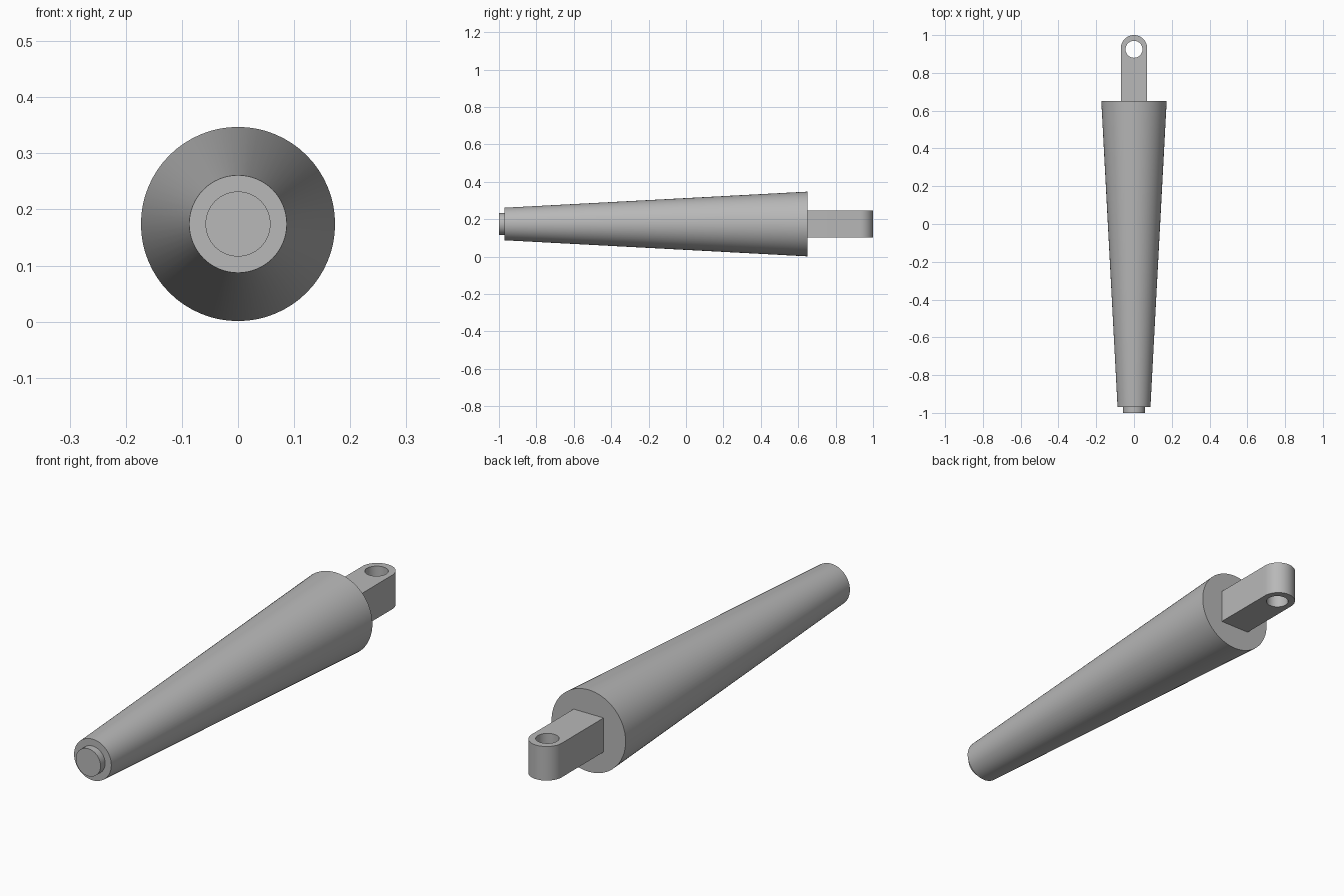
import bpy
import bmesh
import math
from mathutils import Matrix, Vector

cube = bpy.data.objects.get("Cube")
if cube:
    bpy.data.objects.remove(cube, do_unlink=True)

AXIS_Z = 0.174
SIDES = 64

grey = bpy.data.materials.new("plain grey")
colour = (0.48, 0.48, 0.48, 1)
grey.diffuse_color = colour
grey.use_nodes = True
grey.node_tree.nodes["Principled BSDF"].inputs["Base Color"].default_value = colour


def finish(name, bm):
    """Turn a bmesh into a smooth-shaded object with sharp edges kept."""
    bmesh.ops.recalc_face_normals(bm, faces=bm.faces)
    mesh = bpy.data.meshes.new(name)
    bm.to_mesh(mesh)
    bm.free()
    mesh.materials.append(grey)
    obj = bpy.data.objects.new(name, mesh)
    bpy.context.collection.objects.link(obj)
    bpy.ops.object.select_all(action="DESELECT")
    obj.select_set(True)
    bpy.context.view_layer.objects.active = obj
    bpy.ops.object.shade_smooth_by_angle(angle=math.radians(30))
    return obj


def turned(name, profile):
    """Revolve (radius, y) steps around the long axis and cap both ends."""
    bm = bmesh.new()
    rings = []
    for radius, y in profile:
        angles = [math.tau * i / SIDES for i in range(SIDES)]
        rings.append([bm.verts.new((radius * math.cos(a), y, AXIS_Z + radius * math.sin(a)))
                      for a in angles])
    for low, high in zip(rings, rings[1:]):
        for i in range(SIDES):
            j = (i + 1) % SIDES
            bm.faces.new((low[i], low[j], high[j], high[i]))
    bm.faces.new(rings[0])
    bm.faces.new(rings[-1])
    return finish(name, bm)


def loop(bm, points):
    verts = [bm.verts.new(p) for p in points]
    return [bm.edges.new((v, verts[(i + 1) % len(verts)])) for i, v in enumerate(verts)]


def arc(radius, centre_y, z, sweep, steps):
    return [(radius * math.cos(sweep * i / steps), centre_y + radius * math.sin(sweep * i / steps), z)
            for i in range(steps + 1)]


# Tapered body with its stepped end pin
turned("tapered_body", [(0.058, -1), (0.058, -0.97), (0.087, -0.97), (0.173, 0.65)])

# Rounded mounting lug with a vertical through hole
half, bottom, height = 0.07, AXIS_Z - 0.071, 0.144
bm = bmesh.new()
outline = arc(half, 1 - half, bottom, math.pi, 32) + [(-half, 0.645, bottom), (half, 0.645, bottom)]
hole = arc(0.045, 0.925, bottom, math.tau, 48)[:-1]
edges = loop(bm, outline) + loop(bm, hole)
bmesh.ops.triangle_fill(bm, edges=edges, use_beauty=True)
result = bmesh.ops.extrude_face_region(bm, geom=list(bm.faces), use_keep_orig=True)
top = [v for v in result["geom"] if isinstance(v, bmesh.types.BMVert)]
bmesh.ops.translate(bm, verts=top, vec=(0, 0, height))
finish("mounting_lug", bm)
